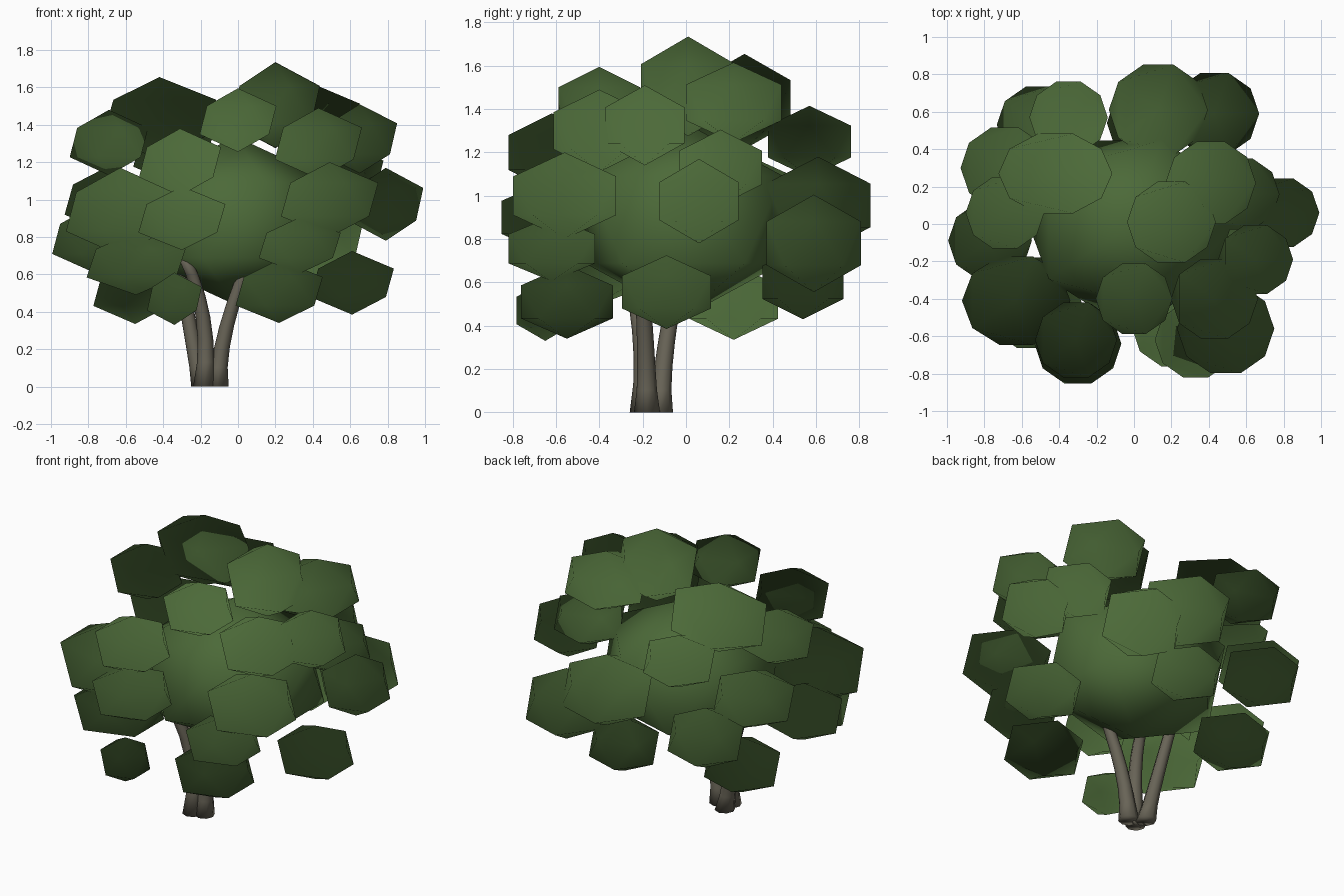
import bpy, bmesh, math
from mathutils import Matrix, Vector

if "Cube" in bpy.data.objects:
    bpy.data.objects.remove(bpy.data.objects["Cube"])

def material(name, rgb):
    m = bpy.data.materials.new(name)
    m.diffuse_color = (*rgb, 1)
    m.use_nodes = True
    m.node_tree.nodes["Principled BSDF"].inputs["Base Color"].default_value = m.diffuse_color
    return m

LEAF = material("leaf green", (0.072, 0.143, 0.040))
BARK = material("bark grey brown", (0.138, 0.126, 0.094))
CENTRE = Vector((0, 0, 0.85))

def finish(bm, name, mat):
    me = bpy.data.meshes.new(name)
    bm.to_mesh(me)
    bm.free()
    me.materials.append(mat)
    for p in me.polygons:
        p.use_smooth = True
    ob = bpy.data.objects.new(name, me)
    bpy.context.collection.objects.link(ob)
    return ob

def clump(name, x, y, z, r, rz, stretch=1.02):
    """Twenty-sided ball with radius r, half-height rz, stretched along x."""
    bm = bmesh.new()
    bmesh.ops.create_icosphere(bm, subdivisions=1, radius=1)
    mat = Matrix.Translation((x, y, z)) @ Matrix.Diagonal((r * stretch, r / stretch, rz, 1))
    bmesh.ops.transform(bm, matrix=mat, verts=bm.verts)
    me = finish(bm, name, LEAF).data
    # foliage normals point away from the middle of the crown
    me.normals_split_custom_set_from_vertices(
        [(v.co - CENTRE).normalized() for v in me.vertices])

def stem(name, base, bend, top, sides=8, steps=6):
    """Tapered tube that curves from base past bend to top."""
    base, bend, top = Vector(base), Vector(bend), Vector(top)
    bm = bmesh.new()
    rings = []
    for k in range(steps + 1):
        t = k / steps
        c = base * (1 - t) ** 2 + bend * 2 * t * (1 - t) + top * t * t
        r = 0.046 - 0.014 * t + 0.014 * (1 - t) ** 8   # flared foot
        rings.append([bm.verts.new((c.x + r * math.cos(a), c.y + r * math.sin(a), c.z))
                      for a in (math.tau * i / sides for i in range(sides))])
    for lo, hi in zip(rings, rings[1:]):
        for i in range(sides):
            j = (i + 1) % sides
            bm.faces.new((lo[i], lo[j], hi[j], hi[i]))
    bm.faces.new(rings[0][::-1])
    bm.faces.new(rings[-1])
    finish(bm, name, BARK)

# trunk: three stems spreading from one base
stem("stem_right", (-0.11, -0.18, 0), (-0.10, -0.18, 0.3), (0.07, -0.21, 0.7))
stem("stem_left", (-0.19, -0.12, 0), (-0.26, -0.11, 0.3), (-0.32, -0.02, 0.7))
stem("stem_front", (-0.18, -0.20, 0), (-0.14, -0.18, 0.4), (-0.29, -0.28, 0.7))

# crown core and the two widest clumps
clump("crown_core", -0.02, -0.01, 0.89, 0.57, 0.45, 1.06)
clump("leaf_clump_wide_front", -0.63, -0.41, 0.935, 0.30, 0.235, 1.08)
clump("leaf_clump_wide_back", -0.42, 0.27, 1.435, 0.292, 0.22, 1.165)

# outer leaf clumps: x, y, z, radius, half-height
CLUMPS = [
    # front
    (-0.30, -0.64, 0.90, 0.255, 0.17), (-0.31, -0.62, 1.20, 0.24, 0.18),
    (0.00, -0.40, 1.425, 0.225, 0.17), (0.43, -0.40, 1.30, 0.255, 0.19),
    (0.49, -0.56, 1.00, 0.285, 0.20), (0.33, -0.62, 0.755, 0.24, 0.15),
    (0.22, -0.55, 0.51, 0.255, 0.17), (-0.545, -0.42, 0.66, 0.29, 0.17),
    (-0.34, -0.65, 0.47, 0.16, 0.14),
    # top
    (0.20, 0.01, 1.505, 0.26, 0.23), (0.41, 0.22, 1.43, 0.265, 0.185),
    # right
    (0.61, -0.09, 0.555, 0.245, 0.17), (0.65, -0.19, 1.325, 0.22, 0.185),
    (0.57, 0.16, 1.13, 0.228, 0.175), (0.79, 0.06, 0.975, 0.22, 0.195),
    # back
    (0.13, 0.61, 0.955, 0.29, 0.225), (0.43, 0.59, 0.78, 0.262, 0.225),
    (0.06, 0.54, 0.60, 0.225, 0.17), (-0.51, 0.53, 0.79, 0.245, 0.19),
    (-0.35, 0.57, 1.25, 0.23, 0.165),
    # left
    (-0.55, 0.22, 0.51, 0.245, 0.175), (-0.69, 0.30, 1.00, 0.26, 0.18),
    (-0.69, 0.06, 1.305, 0.23, 0.175), (-0.77, -0.09, 0.79, 0.245, 0.18),
]
for i, c in enumerate(CLUMPS, 1):
    clump(f"leaf_clump_{i}", *c)
